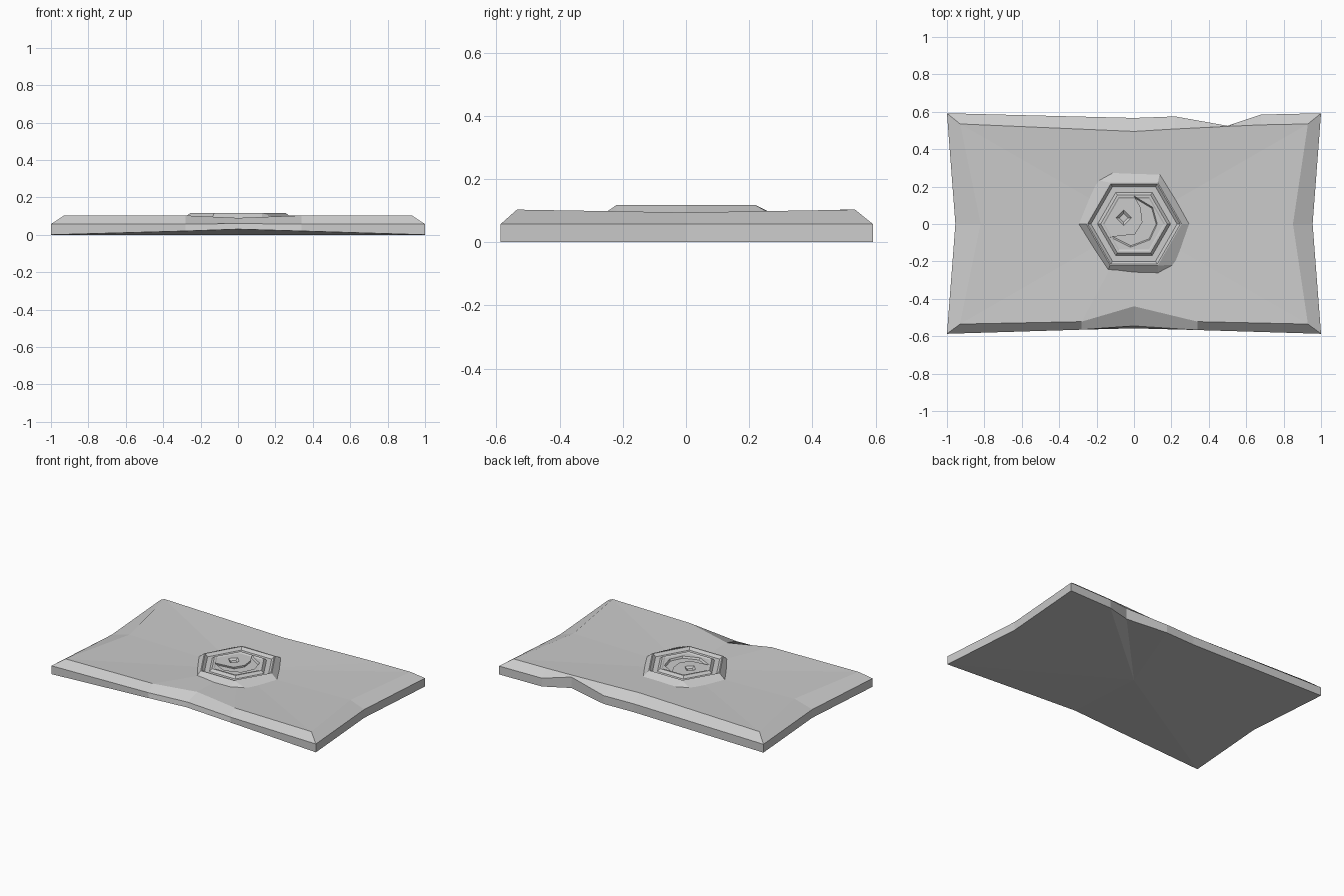
import bpy, bmesh, math

cube = bpy.data.objects.get("Cube")
if cube:
    bpy.data.objects.remove(cube, do_unlink=True)

stone = bpy.data.materials.new("grey_stone")
stone.use_nodes = True
grey = (0.6, 0.6, 0.6, 1)
stone.diffuse_color = grey
shader = stone.node_tree.nodes["Principled BSDF"]
shader.inputs["Base Color"].default_value = grey
shader.inputs["Roughness"].default_value = 0.9


def make_object(name, bm):
    bmesh.ops.recalc_face_normals(bm, faces=bm.faces)
    mesh = bpy.data.meshes.new(name)
    bm.to_mesh(mesh)
    bm.free()
    mesh.materials.append(stone)
    obj = bpy.data.objects.new(name, mesh)
    bpy.context.collection.objects.link(obj)
    return obj


def loft(name, rings, bottom_centre=None, top_centre=None):
    """Join equal rings of points, closing each end flat or as a fan."""
    bm = bmesh.new()
    loops = [[bm.verts.new(p) for p in ring] for ring in rings]
    count = len(loops[0])
    for low, high in zip(loops, loops[1:]):
        for i in range(count):
            j = (i + 1) % count
            bm.faces.new((low[i], low[j], high[j], high[i]))
    for loop, centre in ((loops[0], bottom_centre), (loops[-1], top_centre)):
        if centre is None:
            bm.faces.new(loop)
        else:
            hub = bm.verts.new(centre)
            for i in range(count):
                bm.faces.new((loop[i], loop[(i + 1) % count], hub))
    return make_object(name, bm)


def at_height(points, z):
    return [(x, y, z) for x, y in points]


def hexagon(radius, z):
    angles = [math.radians(60 * i) for i in range(6)]
    return [(radius * math.cos(a), radius * math.sin(a), z) for a in angles]


# Worn slab: outer edge and the top edge inside its chipped bevel
EDGE, TOP = 0.057, 0.103
outer = [(-1, -.587), (-.28, -.565), (0, -.558), (.34, -.567), (1, -.587), (.955, 0),
         (1, .592), (.68, .585), (.5, .525), (.22, .575), (0, .567), (-1, .592), (-.955, 0)]
inner = [(-.93, -.535), (-.28, -.522), (0, -.44), (.34, -.522), (.93, -.535), (.85, 0),
         (.93, .535), (.68, .53), (.5, .522), (.22, .508), (0, .495), (-.93, .535), (-.82, 0)]
base, edge, top = at_height(outer, 0), at_height(outer, EDGE), at_height(inner, TOP)


def lift(ring, index, z):
    ring[index] = (*ring[index][:2], z)


# Front chip, back notch and dipped ends
for index, z in ((1, .02), (2, .03), (3, .02), (8, .015)):
    lift(base, index, z)
lift(edge, 8, .09)
edge[2] = (0, -.545, .06)
for index, z in ((2, .09), (5, .094), (12, .094)):
    lift(top, index, z)
loft("slab", [base, edge, top], (0, 0, 0), (0, 0, .078))

# Medallion rim: uneven foot, sharp crest and sunken floor
foot = [(.295, 0), (.165, .235), (.14, .28), (-.11, .29), (-.2, .235),
        (-.295, 0), (-.14, -.25), (.13, -.27), (.22, -.22)]
crest_order = (0, 1, 1, 2, 2, 3, 4, 5, 5)
foot_ring = at_height(foot, .083)


def matched_hexagon(radius, z):
    corners = hexagon(radius, z)
    return [corners[i] for i in crest_order]


rim = loft("medallion_rim", [at_height(foot, .06), foot_ring, matched_hexagon(.255, .117),
                             matched_hexagon(.248, .117), matched_hexagon(.23, .1)])
bm = bmesh.new()
bm.from_mesh(rim.data)
bmesh.ops.remove_doubles(bm, verts=bm.verts, dist=1e-5)
bm.to_mesh(rim.data)
bm.free()

# Raised hexagonal disc with a shallow stepped face
disc = loft("medallion_disc", [hexagon(.195, .07), hexagon(.195, .1), hexagon(.178, .116),
                               hexagon(.166, .116), hexagon(.158, .112)])

# Crescent and diamond carved into the disc
crescent = [(0, .15), (.1, .09), (.125, 0), (.085, -.085), (-.02, -.125),
            (-.13, -.07), (.005, -.055), (.045, .01), (.035, .09)]
diamond = [(-.055 + .043 * math.cos(i * math.pi / 2), .033 + .043 * math.sin(i * math.pi / 2))
           for i in range(4)]


def carve(target, outline, floor, shrink):
    cx = sum(p[0] for p in outline) / len(outline)
    cy = sum(p[1] for p in outline) / len(outline)
    small = [(cx + (x - cx) * shrink, cy + (y - cy) * shrink) for x, y in outline]
    cutter = loft("carving_cutter", [at_height(small, floor), at_height(outline, .113),
                                     at_height(outline, .2)])
    cutter.hide_render = True
    cut = target.modifiers.new("carving", "BOOLEAN")
    cut.operation = "DIFFERENCE"
    cut.solver = "EXACT"
    cut.object = cutter
    bpy.context.view_layer.objects.active = target
    bpy.ops.object.modifier_apply(modifier=cut.name)
    bpy.data.objects.remove(cutter, do_unlink=True)


carve(disc, crescent, .098, .92)
carve(disc, diamond, .1, .55)
